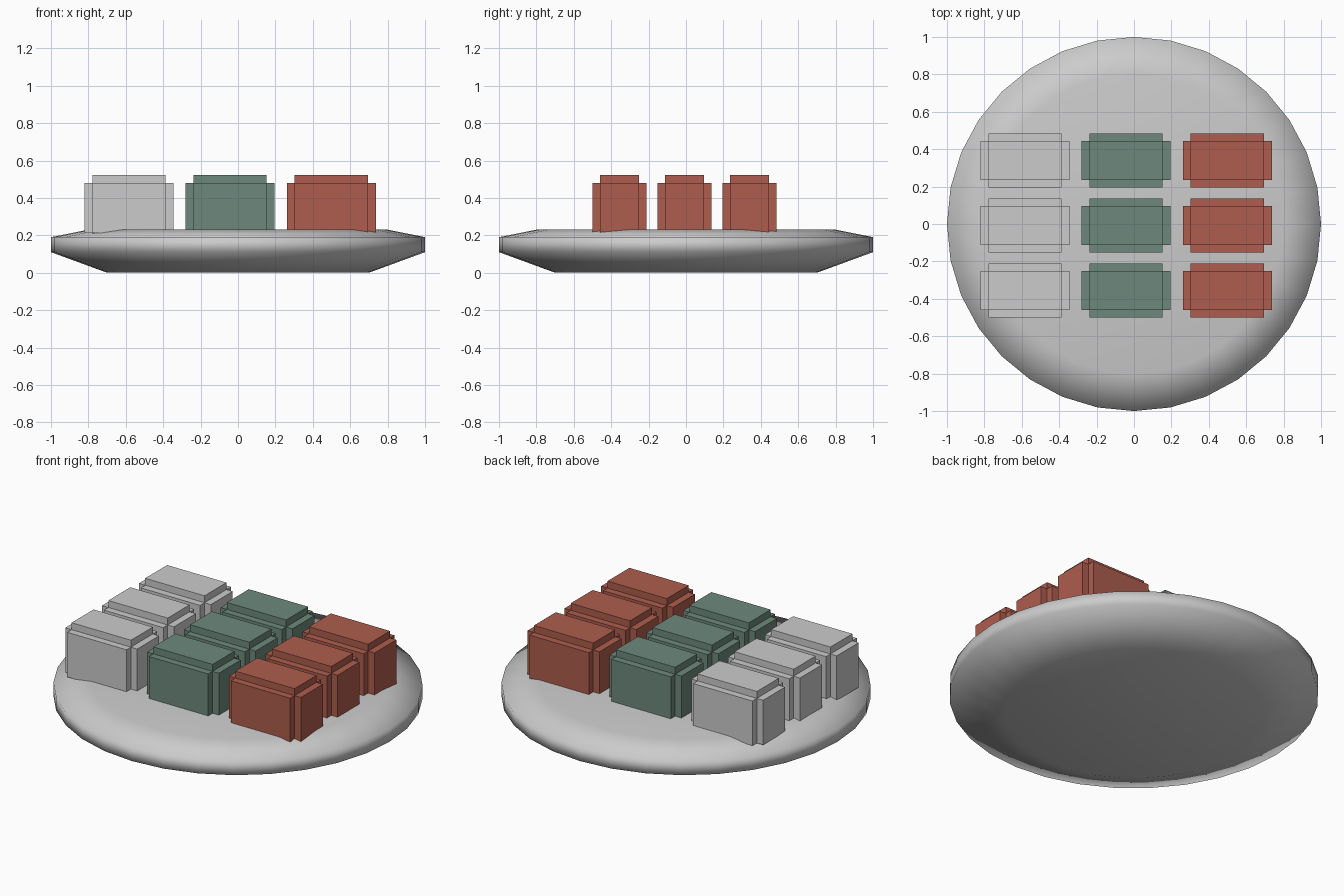
import bpy, bmesh, math
from mathutils import Matrix, Vector

if "Cube" in bpy.data.objects:
    bpy.data.objects.remove(bpy.data.objects["Cube"])


def material(name, rgb):
    m = bpy.data.materials.new(name)
    m.diffuse_color = (*rgb, 1)
    m.use_nodes = True
    m.node_tree.nodes["Principled BSDF"].inputs["Base Color"].default_value = m.diffuse_color
    return m


def finish(bm, name, mat=None, smooth=False):
    bmesh.ops.recalc_face_normals(bm, faces=bm.faces)
    for f in bm.faces:
        f.smooth = smooth
    me = bpy.data.meshes.new(name)
    bm.to_mesh(me)
    bm.free()
    ob = bpy.data.objects.new(name, me)
    bpy.context.collection.objects.link(ob)
    if mat:
        me.materials.append(mat)
    return ob


def plate(profile, sides=32):
    # stacked rings joined into a closed, smooth disc
    bm = bmesh.new()
    rings = []
    for r, z in profile:
        rings.append([bm.verts.new((r * math.cos(a), r * math.sin(a), z))
                      for a in (2 * math.pi * i / sides for i in range(sides))])
    for lo, hi in zip(rings, rings[1:]):
        for i in range(sides):
            j = (i + 1) % sides
            bm.faces.new((lo[i], lo[j], hi[j], hi[i]))
    bm.faces.new(rings[0][::-1])
    bm.faces.new(rings[-1])
    return finish(bm, "plate", smooth=True)


def block(name, x, y, mat):
    # three crossed boxes, each reaching full size along one axis only
    full = Vector((0.475, 0.29, 0.35))
    inset = 0.083
    centre = Vector((x, y, 0.522 - full.z / 2))
    bm = bmesh.new()
    for axis in range(3):
        size = full - Vector((inset, inset, inset))
        size[axis] = full[axis]
        bmesh.ops.create_cube(
            bm, size=1,
            matrix=Matrix.Translation(centre) @ Matrix.Diagonal((*size, 1)))
    return finish(bm, name, mat)


plate([(0.7, 0.0), (1.0, 0.11), (1.0, 0.19), (0.8, 0.23)])

# three colour columns of three blocks
red = material("red", (0.42, 0.11, 0.075))
green = material("green", (0.155, 0.25, 0.2))
columns = [("white", -0.583, None), ("green", -0.043, green), ("red", 0.499, red)]
for colour, x, mat in columns:
    for row, y in enumerate((-0.355, -0.008, 0.34)):
        block(f"{colour}_block_{row + 1}", x, y, mat)
